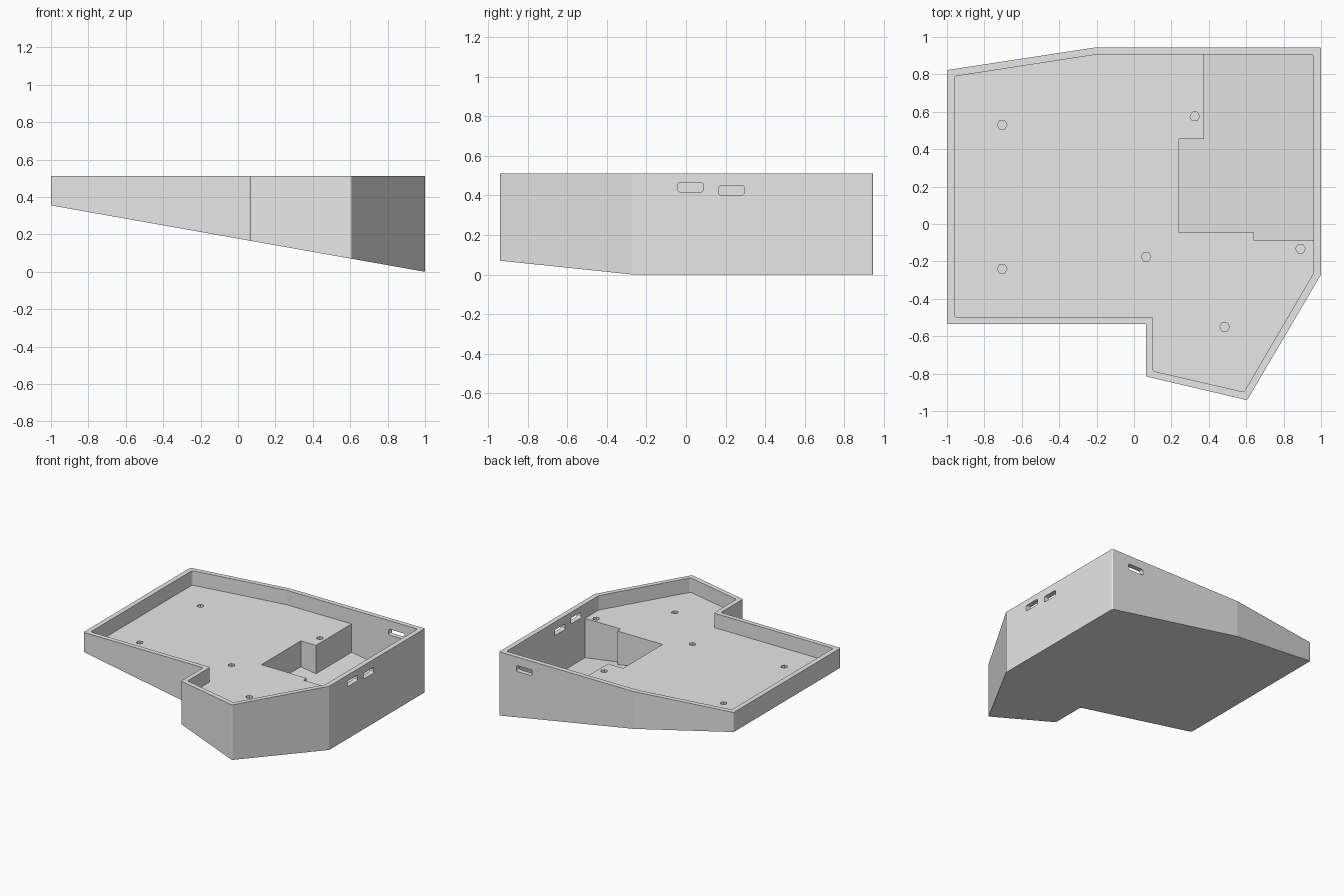
import bpy
import bmesh
import math
from mathutils import Matrix, Vector

cube = bpy.data.objects.get("Cube")
if cube:
    bpy.data.objects.remove(cube, do_unlink=True)

TOP = 0.512
FLOOR = 0.396

grey = bpy.data.materials.new("light grey")
grey.use_nodes = True
grey.diffuse_color = (0.8, 0.8, 0.8, 1)
grey.node_tree.nodes["Principled BSDF"].inputs["Base Color"].default_value = (0.8, 0.8, 0.8, 1)


def rounded(points, radius, segments=4):
    """Round the corners of a 2D polygon."""
    result = []
    pts = [Vector(p) for p in points]
    for i, p in enumerate(pts):
        a = (pts[i - 1] - p).normalized()
        b = (pts[(i + 1) % len(pts)] - p).normalized()
        half = a.angle(b) / 2
        reach = radius / math.tan(half)
        centre = p + (a + b).normalized() * radius / math.sin(half)
        start = p + a * reach - centre
        end = p + b * reach - centre
        for k in range(segments + 1):
            t = k / segments
            spoke = (start * (1 - t) + end * t).normalized() * radius
            result.append(centre + spoke)
    return result


def prism(name, points, bottom, top, matrix=None):
    """Extrude a 2D polygon; bottom is a height, or a function of x."""
    level = bottom if callable(bottom) else lambda x: bottom
    bm = bmesh.new()
    low = [bm.verts.new((x, y, level(x))) for x, y in points]
    high = [bm.verts.new((x, y, top)) for x, y in points]
    bm.faces.new(low)
    bm.faces.new(high)
    for i in range(len(low)):
        bm.faces.new((low[i - 1], low[i], high[i], high[i - 1]))
    bmesh.ops.recalc_face_normals(bm, faces=bm.faces)
    if matrix:
        bm.transform(matrix)
    mesh = bpy.data.meshes.new(name)
    bm.to_mesh(mesh)
    bm.free()
    mesh.materials.append(grey)
    obj = bpy.data.objects.new(name, mesh)
    bpy.context.collection.objects.link(obj)
    return obj


def cut(body, cutter):
    """Subtract the cutter and discard it."""
    cutter.hide_render = True
    mod = body.modifiers.new("cut", 'BOOLEAN')
    mod.operation = 'DIFFERENCE'
    mod.solver = 'EXACT'
    mod.object = cutter
    bpy.context.view_layer.objects.active = body
    bpy.ops.object.modifier_apply(modifier=mod.name)
    bpy.data.objects.remove(cutter, do_unlink=True)


def slot(u, v, width, height):
    """Rounded slot outline."""
    w, h = width / 2, height / 2
    return rounded([(u - w, v - h), (u + w, v - h), (u + w, v + h), (u - w, v + h)], 0.01)


# Wedge-shaped case with a sloping underside
outline = [(-1, 0.823), (-0.2, 0.945), (1, 0.945), (1, -0.27),
           (0.605, -0.942), (0.065, -0.815), (0.065, -0.535), (-1, -0.535)]
case = prism("tray_case", rounded(outline, 0.008),
             lambda x: 0.1775 * (1 - x), TOP)

# Main tray recess
recess = [(-0.96, 0.789), (-0.2, 0.906), (0.96, 0.906), (0.96, -0.262),
          (0.588, -0.898), (0.102, -0.786), (0.102, -0.498), (-0.96, -0.498)]
cut(case, prism("recess_cutter", rounded(recess, 0.012), FLOOR, 0.7))

# Deep pocket with a sloping floor
pocket = [(0.375, 0.906), (0.375, 0.455), (0.24, 0.455), (0.24, -0.045),
          (0.642, -0.045), (0.642, -0.088), (0.96, -0.088)]
corner = rounded([(0.96, -0.262), (0.96, 0.906), (-0.2, 0.906)], 0.012)[5:10]
cut(case, prism("pocket_cutter", pocket + corner,
                lambda x: 0.08 + 0.15 * (0.96 - x), FLOOR + 0.003))

# Screw holes
for x, y in [(-0.705, 0.53), (-0.705, -0.24), (0.325, 0.575),
             (0.065, -0.175), (0.485, -0.55), (0.89, -0.132)]:
    ring = [(x + 0.026 * math.cos(k * math.pi / 3),
             y + 0.026 * math.sin(k * math.pi / 3)) for k in range(6)]
    cut(case, prism("hole_cutter", ring, FLOOR - 0.05, FLOOR + 0.03))

# Port slots through the side wall
side = Matrix(((0, 0, 1, 0), (1, 0, 0, 0), (0, 1, 0, 0), (0, 0, 0, 1)))
for y, z in [(0.023, 0.442), (0.23, 0.426)]:
    cut(case, prism("side_slot_cutter", slot(y, z, 0.128, 0.047), 0.93, 1.05, side))

# Port slot through the back wall
back = Matrix.Rotation(math.pi / 2, 4, 'X')
cut(case, prism("back_slot_cutter", slot(0.775, 0.42, 0.14, 0.047), -1.0, -0.87, back))
